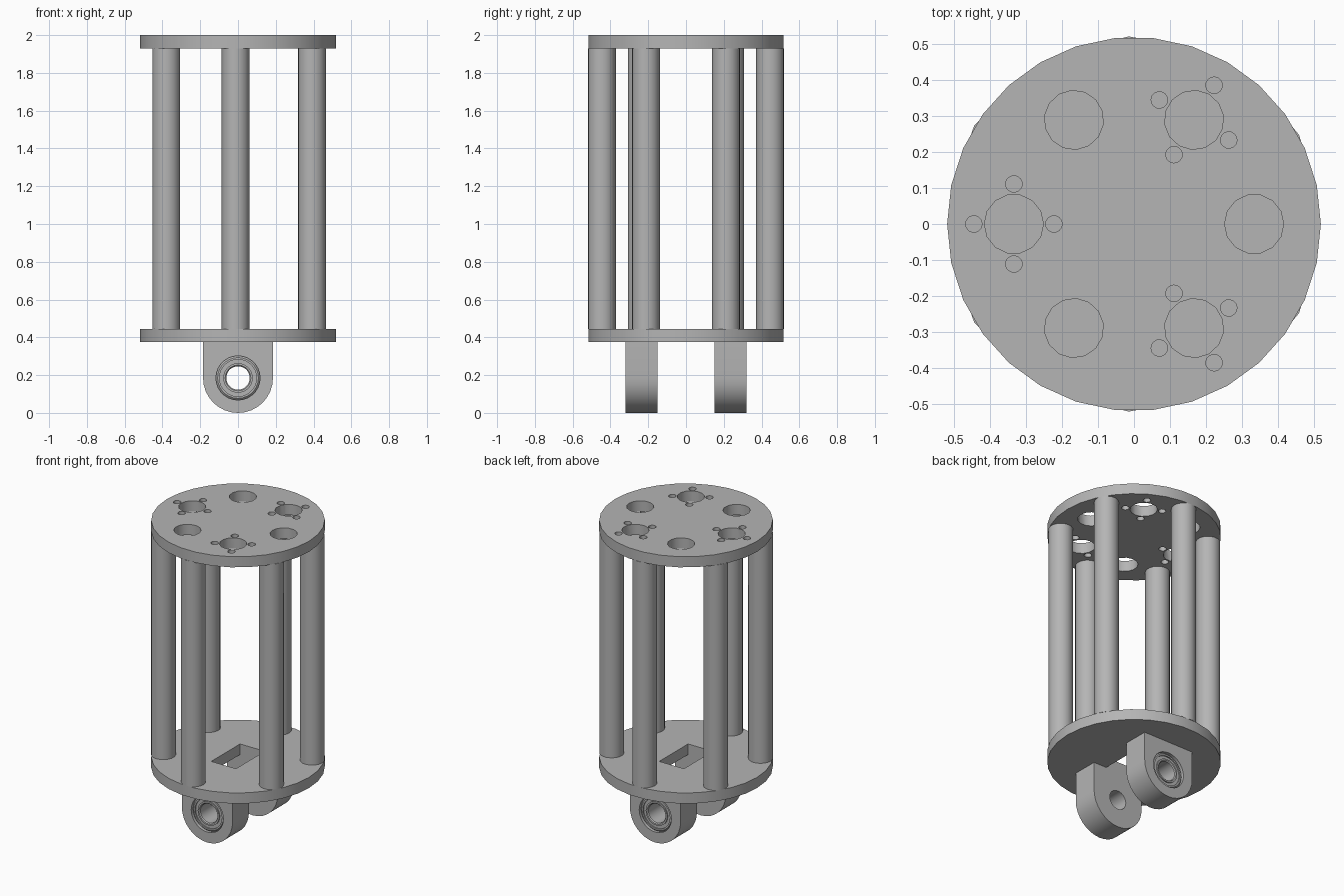
import bpy, bmesh
from math import cos, sin, pi, radians
from mathutils import Matrix, Vector

cube = bpy.data.objects.get("Cube")
if cube:
    bpy.data.objects.remove(cube, do_unlink=True)

grey = bpy.data.materials.new("machined_grey")
grey.use_nodes = True
colour = (0.46, 0.46, 0.46, 1)
grey.diffuse_color = colour
grey.node_tree.nodes["Principled BSDF"].inputs["Base Color"].default_value = colour

PLATE_R, PLATE_T = 0.518, 0.07
LOW_Z, TOP_Z = 0.375, 1.93
EYE_Z, EYE_R = 0.185, 0.185
LUG_IN, LUG_OUT = 0.15, 0.32
BORE_R, SEAT_R = 0.062, 0.117


def make(name, bm):
    """Turn a bmesh into a shaded object."""
    bmesh.ops.recalc_face_normals(bm, faces=bm.faces)
    mesh = bpy.data.meshes.new(name)
    bm.to_mesh(mesh)
    bm.free()
    mesh.materials.append(grey)
    ob = bpy.data.objects.new(name, mesh)
    bpy.context.collection.objects.link(ob)
    return ob


def prism(bm, outline, direction):
    """Extrude a closed outline of points."""
    face = bm.faces.new([bm.verts.new(p) for p in outline])
    geom = bmesh.ops.extrude_face_region(bm, geom=[face])["geom"]
    moved = [v for v in geom if isinstance(v, bmesh.types.BMVert)]
    bmesh.ops.translate(bm, verts=moved, vec=direction)


def rod(bm, x, y, z0, z1, r, sides, turn=0):
    """Upright cylinder; turn sets the direction of its first corner."""
    ring = [(x + r * cos(turn + 2 * pi * i / sides),
             y + r * sin(turn + 2 * pi * i / sides), z0) for i in range(sides)]
    prism(bm, ring, (0, 0, z1 - z0))


def bore(bm, y0, y1, r, sides=28):
    """Cylinder along y through the eye centre."""
    ring = [(r * cos(2 * pi * i / sides), y0,
             EYE_Z + r * sin(2 * pi * i / sides)) for i in range(sides)]
    prism(bm, ring, (0, y1 - y0, 0))


def cut(ob, bm):
    """Subtract a bmesh cutter from an object and discard the cutter."""
    cutter = make("cutter", bm)
    cutter.hide_render = True
    mod = ob.modifiers.new("cut", "BOOLEAN")
    mod.operation, mod.solver, mod.object = "DIFFERENCE", "EXACT", cutter
    bpy.context.view_layer.objects.active = ob
    bpy.ops.object.modifier_apply(modifier=mod.name)
    bpy.data.objects.remove(cutter, do_unlink=True)


def smooth(ob):
    bpy.ops.object.select_all(action="DESELECT")
    ob.select_set(True)
    bpy.context.view_layer.objects.active = ob
    bpy.ops.object.shade_smooth_by_angle(angle=radians(32))


# Top plate with six large holes; alternate ones get four screw holes
bm = bmesh.new()
rod(bm, 0, 0, TOP_Z, TOP_Z + PLATE_T, PLATE_R, 30)
top_plate = make("top_plate", bm)
bm = bmesh.new()
for k in range(6):
    a = k * pi / 3
    centre = Vector((0.333 * cos(a), 0.333 * sin(a)))
    rod(bm, *centre, TOP_Z - 0.05, 2.05, 0.082, 14, a)
    if k % 2:
        for j in range(4):
            b = a + j * pi / 2
            p = centre + 0.111 * Vector((cos(b), sin(b)))
            rod(bm, *p, TOP_Z - 0.05, 2.05, 0.023, 14, b)
cut(top_plate, bm)

# Bottom plate with a slot between the lugs
bm = bmesh.new()
rod(bm, 0, 0, LOW_Z, LOW_Z + PLATE_T, PLATE_R, 30)
bottom_plate = make("bottom_plate", bm)
bm = bmesh.new()
prism(bm, [(sx * 0.09, sy * LUG_IN, LOW_Z - 0.05)
           for sx, sy in ((-1, -1), (1, -1), (1, 1), (-1, 1))], (0, 0, 0.2))
cut(bottom_plate, bm)

# Six posts in three pairs
posts = []
for k in range(3):
    for side in (-1, 1):
        a = k * 2 * pi / 3 + side * radians(28.4)
        bm = bmesh.new()
        rod(bm, 0.446 * cos(a), 0.446 * sin(a), LOW_Z + PLATE_T, TOP_Z, 0.074, 16, a)
        posts.append(make(f"post_{len(posts) + 1}", bm))

# Two lugs, each with a bearing seated in its outer face
lugs, bearings = [], []
for side, label in ((-1, "front"), (1, "back")):
    y_in, y_out = side * LUG_IN, side * LUG_OUT
    bm = bmesh.new()
    outline = [(EYE_R * cos(pi + pi * i / 16), y_in, EYE_Z + EYE_R * sin(pi + pi * i / 16))
               for i in range(17)]
    outline += [(EYE_R, y_in, LOW_Z), (-EYE_R, y_in, LOW_Z)]
    prism(bm, outline, (0, y_out - y_in, 0))
    lug = make(f"{label}_lug", bm)
    for r, y0 in ((BORE_R, y_in - side * 0.05), (SEAT_R, y_out - side * 0.11)):
        bm = bmesh.new()
        bore(bm, y0, y_out + side * 0.05, r)
        cut(lug, bm)
    lugs.append(lug)

    # Lathed bearing ring: chamfered races and a recessed shield
    profile = [(BORE_R, 0.11), (BORE_R, 0.018), (0.068, 0.012), (0.078, 0.012),
               (0.078, 0.02), (0.098, 0.02), (0.098, 0.012), (0.108, 0.012),
               (SEAT_R, 0.02), (SEAT_R, 0.11)]
    bm = bmesh.new()
    verts = [bm.verts.new((r, y_out - side * d, EYE_Z)) for r, d in profile]
    edges = [bm.edges.new(pair) for pair in zip(verts, verts[1:])]
    bmesh.ops.spin(bm, geom=verts + edges, cent=(0, 0, EYE_Z), axis=(0, 1, 0),
                   angle=2 * pi, steps=28, use_merge=True)
    bmesh.ops.remove_doubles(bm, verts=bm.verts, dist=0.0001)
    # close the hidden rear so the ring is solid
    rear = [e for e in bm.edges if e.is_boundary]
    bmesh.ops.bridge_loops(bm, edges=rear)
    bearings.append(make(f"{label}_bearing", bm))

for ob in [top_plate, bottom_plate] + posts + lugs + bearings:
    smooth(ob)
